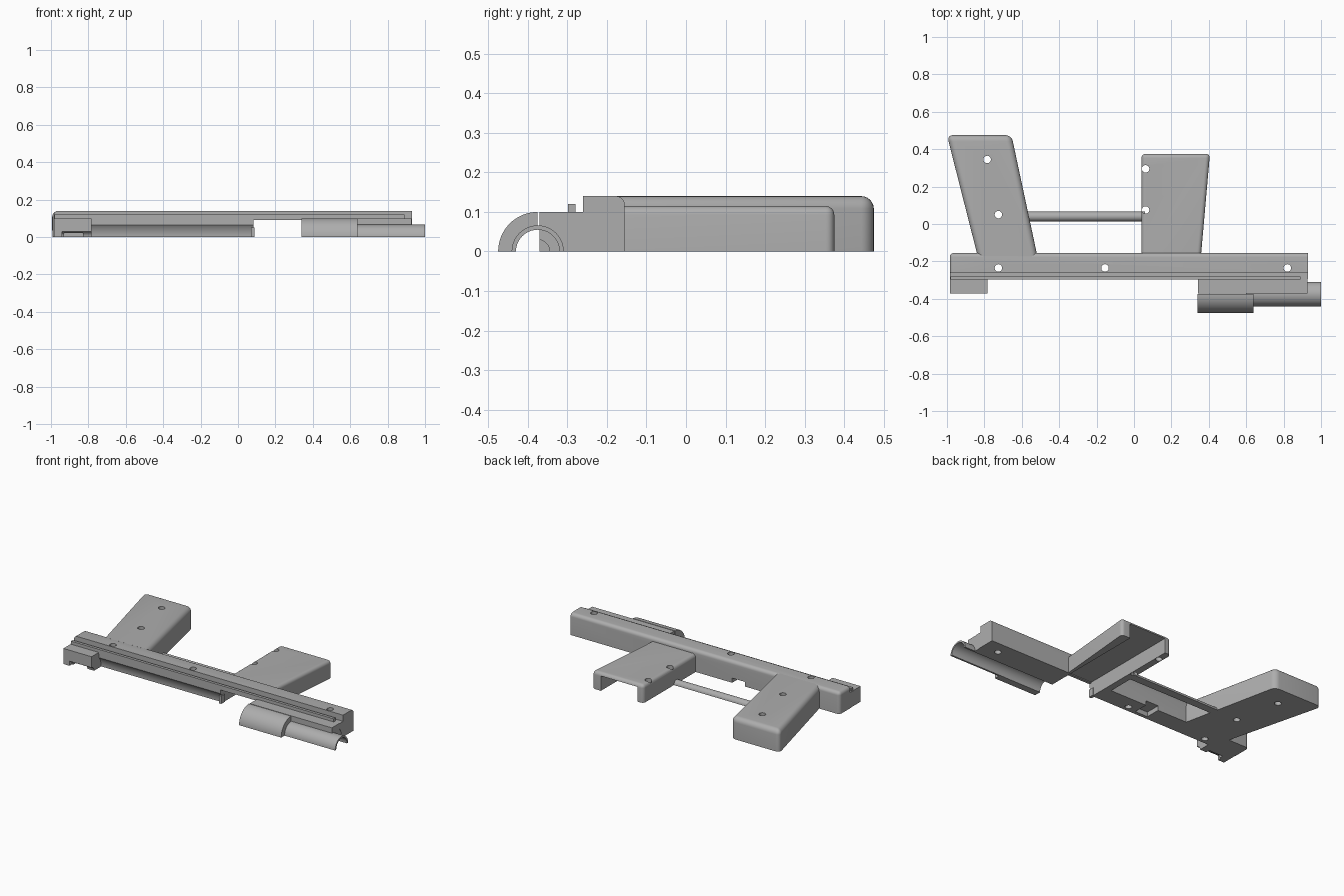
import bpy, bmesh, math
from mathutils import Vector

old = bpy.data.objects.get("Cube")
if old:
    bpy.data.objects.remove(old, do_unlink=True)

grey = bpy.data.materials.new("light grey plastic")
grey.use_nodes = True
COLOUR = (0.42, 0.42, 0.42, 1)
grey.diffuse_color = COLOUR
grey.node_tree.nodes["Principled BSDF"].inputs["Base Color"].default_value = COLOUR

AXIS_Y = -0.375   # bore axis, running along x at z = 0


def prism(name, points, direction, round_edge=None, radius=0.02):
    """Extrude a polygon; round the edges picked by a rule."""
    bm = bmesh.new()
    face = bm.faces.new([bm.verts.new(p) for p in points])
    ext = bmesh.ops.extrude_face_region(bm, geom=[face])
    moved = [v for v in ext["geom"] if isinstance(v, bmesh.types.BMVert)]
    bmesh.ops.translate(bm, verts=moved, vec=direction)
    bmesh.ops.recalc_face_normals(bm, faces=bm.faces)
    if round_edge:
        picked = [e for e in bm.edges if round_edge(e.verts[0].co, e.verts[1].co)]
        bmesh.ops.bevel(bm, geom=picked, offset=radius, segments=6,
                        profile=0.5, affect='EDGES', clamp_overlap=True)
    mesh = bpy.data.meshes.new(name)
    bm.to_mesh(mesh)
    bm.free()
    mesh.materials.append(grey)
    obj = bpy.data.objects.new(name, mesh)
    bpy.context.collection.objects.link(obj)
    return obj


def along_x(name, profile, x0, x1, **kw):
    return prism(name, [(x0, y, z) for y, z in profile], (x1 - x0, 0, 0), **kw)


def box(name, x, y, z):
    return along_x(name, [(y[0], z[0]), (y[1], z[0]), (y[1], z[1]), (y[0], z[1])], *x)


def plan(name, outline, height, **kw):
    return prism(name, [(x, y, 0) for x, y in outline], (0, 0, height), **kw)


def arc(radius, a0, a1, cy=AXIS_Y, n=20):
    angles = [math.radians(a0 + (a1 - a0) * i / n) for i in range(n + 1)]
    return [(cy + radius * math.cos(a), radius * math.sin(a)) for a in angles]


def bore(radius, x0, x1):
    return along_x("bore_cutter", arc(radius, 0, 360, n=48)[:-1], x0, x1)


def hole(x, y):
    ring = [(x + 0.02 * math.cos(i * math.pi / 12),
             y + 0.02 * math.sin(i * math.pi / 12), -0.1) for i in range(24)]
    return prism("hole_cutter", ring, (0, 0, 0.4))


def cut(obj, *cutters):
    bpy.context.view_layer.objects.active = obj
    for c in cutters:
        mod = obj.modifiers.new("cut", 'BOOLEAN')
        mod.operation = 'DIFFERENCE'
        mod.solver = 'EXACT'
        mod.object = c
        bpy.ops.object.modifier_apply(modifier=mod.name)
        bpy.data.objects.remove(c, do_unlink=True)


def window():
    return box("window_cutter", (0.083, 0.343), (-0.5, 0.5), (-0.1, 0.095))


# Receiver: stepped profile with a concave channel along the lower front
BACK, TOP, REAR = -0.155, 0.14, -0.985


def receiver_round(a, b):
    mid = (a + b) / 2
    top_back = mid.z > 0.139 and mid.y > BACK - 0.001
    top_rear = mid.z > 0.139 and mid.x < REAR + 0.001
    corner = mid.x < REAR + 0.001 and mid.y > BACK - 0.001
    return top_back or top_rear or corner


profile = [(BACK, 0), (BACK, TOP), (-0.26, TOP), (-0.26, 0.1), (-0.295, 0.1)]
receiver = along_x("receiver", profile + arc(0.103, 39, 0, n=10), REAR, 0.93,
                   round_edge=receiver_round, radius=0.022)
cut(receiver, window(), hole(-0.725, -0.235), hole(-0.155, -0.235), hole(0.82, -0.235),
    box("trigger_slot_cutter", (-0.31, -0.22), (-0.25, -0.1), (-0.1, 0.03)))
channel_lip = box("channel_lip", (0.07, 0.088), (-0.295, -0.26), (0, 0.05))

# Sight rail on the ledge
rail = box("rail", (-0.98, 0.89), (-0.298, -0.28), (0.09, 0.12))

# Front block, bored for the barrel
front_block = box("front_block", (0.343, 0.928), (-0.371, -0.262), (0, 0.1))
cut(front_block, bore(0.056, 0.2, 1.1))

# Rear block with a blind bore and a notch underneath
rear_block = box("rear_block", (-0.983, -0.783), (-0.371, -0.262), (0, 0.1))
cut(rear_block, bore(0.03, -0.94, -0.7),
    box("notch_cutter", (-0.93, -0.83), (-0.5, -0.32), (-0.1, 0.022)))

# Half-round barrel cover and barrel
cover = along_x("barrel_cover", arc(0.1, 90, 180) + arc(0.056, 180, 90), 0.34, 0.64)
barrel = along_x("barrel", arc(0.066, 0, 180) + arc(0.055, 180, 0), 0.6, 1.0)


def shell_round(end_y, height):
    """Rounds the top rim and the far upright corners, not the joint side."""
    def rule(a, b):
        on_top = a.z > height - 0.001 and b.z > height - 0.001
        at_joint = a.y < end_y - 0.1 and b.y < end_y - 0.1
        upright = abs(a.z - b.z) > 0.01 and a.y > end_y - 0.001
        return upright or (on_top and not at_joint)
    return rule


# Slanted grip
grip = plan("grip", [(-0.835, -0.175), (-1.0, 0.475), (-0.655, 0.475), (-0.516, -0.175)],
            TOP, round_edge=shell_round(0.475, TOP), radius=0.032)
cut(grip, hole(-0.785, 0.345), hole(-0.725, 0.05))

# Hollow magazine housing, open at its far end
housing = plan("magazine_housing", [(0.04, -0.17), (0.04, 0.375), (0.406, 0.375), (0.358, -0.17)],
               0.115, round_edge=shell_round(0.375, 0.115), radius=0.022)
cut(housing, window(), hole(0.062, 0.295), hole(0.062, 0.075))

# Guard rod between grip and housing
rod = along_x("guard_rod", arc(0.026, 0, 180, cy=0.04), -0.62, 0.06)

# Smooth the curves, keep hard edges
bpy.ops.object.select_all(action='DESELECT')
for part in (receiver, channel_lip, rail, front_block, rear_block, cover, barrel,
             grip, housing, rod):
    part.select_set(True)
bpy.context.view_layer.objects.active = receiver
bpy.ops.object.shade_smooth_by_angle(angle=math.radians(30))
